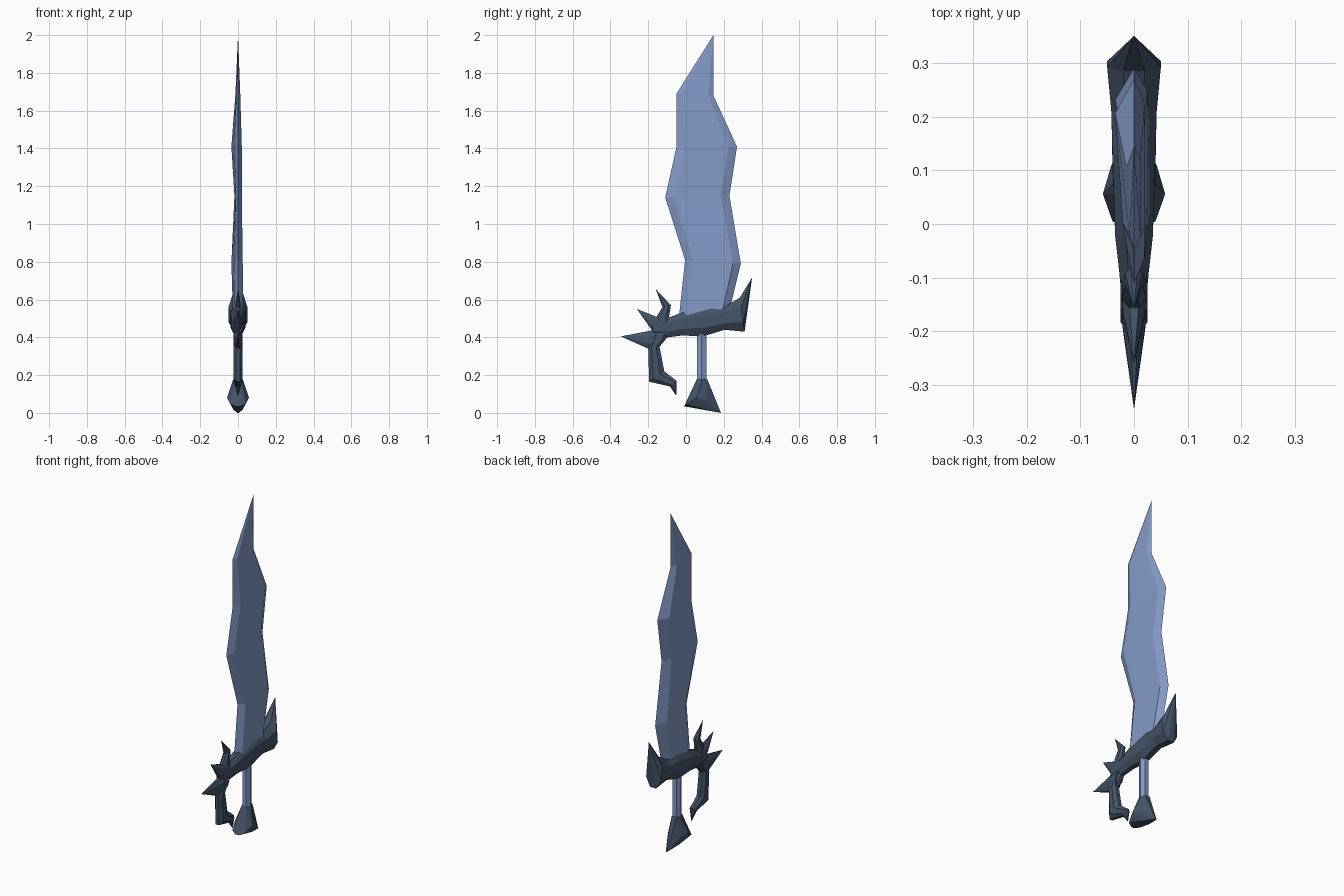
import bpy, bmesh
from mathutils import Vector

cube = bpy.data.objects.get("Cube")
if cube:
    bpy.data.objects.remove(cube, do_unlink=True)


def make_material(name, color):
    mat = bpy.data.materials.new(name)
    mat.use_nodes = True
    mat.diffuse_color = color
    mat.node_tree.nodes["Principled BSDF"].inputs["Base Color"].default_value = color
    return mat


steel = make_material("blue_steel", (0.23, 0.325, 0.57, 1))
iron = make_material("dark_iron", (0.058, 0.088, 0.14, 1))


def finish(bm, name, mat):
    bmesh.ops.remove_doubles(bm, verts=bm.verts, dist=0.0005)
    bmesh.ops.recalc_face_normals(bm, faces=bm.faces)
    mesh = bpy.data.meshes.new(name)
    bm.to_mesh(mesh)
    bm.free()
    mesh.materials.append(mat)
    obj = bpy.data.objects.new(name, mesh)
    bpy.context.collection.objects.link(obj)
    return obj


def loft(name, mat, rings):
    """Skin consecutive rings of points and cap both ends."""
    bm = bmesh.new()
    loops = [[bm.verts.new(p) for p in ring] for ring in rings]
    n = len(loops[0])
    for low, high in zip(loops, loops[1:]):
        for i in range(n):
            j = (i + 1) % n
            bm.faces.new((low[i], low[j], high[j], high[i]))
    bm.faces.new(loops[0])
    bm.faces.new(loops[-1])
    return finish(bm, name, mat)


def section(a, b, profile):
    """Ring across the span a-b (y, z); profile holds (fraction, x) pairs."""
    a, b = Vector((0, *a)), Vector((0, *b))
    return [a.lerp(b, f) + Vector((x, 0, 0)) for f, x in profile]


def iron_bar(name, stations):
    """Faceted bar: each station is edge a, edge b and half thickness."""
    rings = []
    for a, b, w in stations:
        half = [(0, 0.4 * w), (0.28, w), (0.72, w), (1, 0.4 * w)]
        rings.append(section(a, b, half + [(f, -x) for f, x in reversed(half)]))
    return loft(name, iron, rings)


# Wavy blade: front edge, back edge, right and left thickness
blade_rows = [
    ((-0.04, 0.48), (0.22, 0.50), 0.028, 0.026),
    ((-0.005, 0.81), (0.29, 0.79), 0.025, 0.035),
    ((-0.11, 1.14), (0.23, 1.15), 0.020, 0.019),
    ((-0.05, 1.41), (0.27, 1.41), 0.020, 0.035),
    ((-0.05, 1.69), (0.145, 1.68), 0.012, 0.014),
    ((0.145, 2.0), (0.145, 2.0), 0, 0),
]
loft("blade", steel, [
    section(a, b, [(0, 0), (0.14, r), (0.86, r), (1, 0), (0.8, -l), (0.16, -0.6 * l)])
    for a, b, r, l in blade_rows])

# Crossguard with the raised rear horn
iron_bar("crossguard", [
    ((-0.18, 0.41), (-0.16, 0.50), 0.020),
    ((-0.095, 0.40), (-0.09, 0.505), 0.027),
    ((-0.02, 0.41), (-0.025, 0.53), 0.035),
    ((0.09, 0.405), (0.14, 0.575), 0.040),
    ((0.205, 0.44), (0.21, 0.565), 0.042),
    ((0.31, 0.43), (0.285, 0.61), 0.050),
    ((0.35, 0.717), (0.35, 0.717), 0),
])

# Knuckle guard curving down from the front
iron_bar("knuckle_guard", [
    ((-0.18, 0.43), (-0.095, 0.405), 0.024),
    ((-0.20, 0.34), (-0.14, 0.35), 0.025),
    ((-0.195, 0.165), (-0.115, 0.22), 0.025),
    ((-0.085, 0.14), (-0.05, 0.17), 0.018),
    ((-0.053, 0.092), (-0.051, 0.10), 0.002),
])

# Front spikes
iron_bar("front_spike", [
    ((-0.14, 0.35), (-0.10, 0.45), 0.025),
    ((-0.20, 0.34), (-0.18, 0.437), 0.021),
    ((-0.345, 0.405), (-0.345, 0.405), 0),
])
iron_bar("middle_spike", [
    ((-0.11, 0.41), (-0.09, 0.50), 0.025),
    ((-0.18, 0.437), (-0.16, 0.51), 0.020),
    ((-0.26, 0.55), (-0.26, 0.55), 0),
])
iron_bar("upper_spike", [
    ((-0.16, 0.47), (-0.08, 0.46), 0.025),
    ((-0.155, 0.51), (-0.09, 0.505), 0.022),
    ((-0.125, 0.56), (-0.08, 0.57), 0.016),
    ((-0.16, 0.655), (-0.16, 0.655), 0),
])

# Six-sided grip
grip_profile = [(0, 0.012), (0.5, 0.025), (1, 0.012), (1, -0.012), (0.5, -0.025), (0, -0.012)]
loft("grip", steel, [section((0.058, z), (0.108, z), grip_profile) for z in (0.15, 0.45)])

# Wedge pommel: hull of a narrow collar, wide cheeks and a slanted base
bm = bmesh.new()
for side in (-1, 1):
    for x, y, z in [(0.016, 0.058, 0.19), (0.027, 0.085, 0.185), (0.016, 0.112, 0.19),
                    (0.058, 0.056, 0.09), (0.042, 0.11, 0.08), (0.04, 0.005, 0.055),
                    (0.012, -0.01, 0.045), (0.025, 0.10, 0.028), (0.004, 0.185, 0.01)]:
        bm.verts.new((side * x, y, z))
hull = bmesh.ops.convex_hull(bm, input=bm.verts)
loose = [v for v in hull["geom_interior"] if isinstance(v, bmesh.types.BMVert)]
bmesh.ops.delete(bm, geom=loose, context="VERTS")
pommel = finish(bm, "pommel", iron)

# Rest the lowest point on the ground
drop = min(v.co.z for v in pommel.data.vertices)
pommel.location.z = -drop
